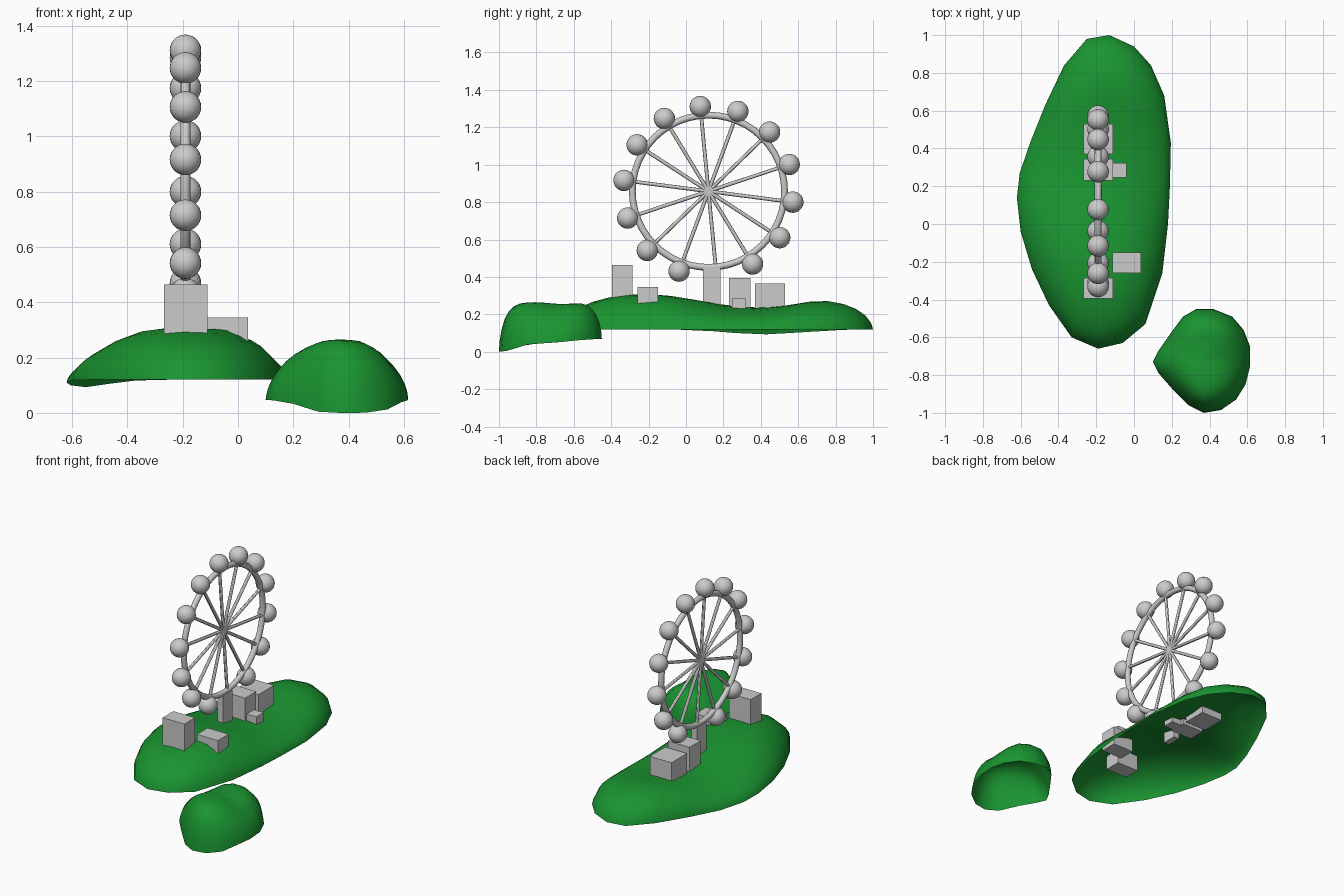
import bpy, bmesh, math
from mathutils import Vector

if "Cube" in bpy.data.objects:
    bpy.data.objects.remove(bpy.data.objects["Cube"])

green = bpy.data.materials.new("grass")
green.diffuse_color = (0.01, 0.3, 0.03, 1)
green.use_nodes = True
green.node_tree.nodes["Principled BSDF"].inputs["Base Color"].default_value = green.diffuse_color


def interp(table, t):
    """Smooth lookup in a list of (position, value) pairs."""
    if t <= table[0][0]:
        return table[0][1]
    for (a, va), (b, vb) in zip(table, table[1:]):
        if t <= b:
            return va + (vb - va) * (1 - math.cos(math.pi * (t - a) / (b - a))) / 2
    return table[-1][1]


def island(name, outline, centre, ridge, rim, rings=10):
    """Open dome: concentric rings of the outline raised to a ridge height."""
    cx, cy = centre
    half = max(abs(y - cy) for _, y in outline)
    bm = bmesh.new()
    loops = []
    for k in range(rings):
        r = math.cos(k / rings * math.pi / 2)
        loop = []
        for px, py in outline:
            x, y = cx + (px - cx) * r, cy + (py - cy) * r
            p = 2 + 4 * ((py - cy) / half) ** 2      # ends are blunter than sides
            base = rim(px, py)
            z = base + (interp(ridge, y) - base) * (1 - r ** p) ** 0.6
            loop.append(bm.verts.new((x, y, z)))
        loops.append(loop)
    top = bm.verts.new((cx, cy, interp(ridge, cy)))
    n = len(outline)
    for i in range(n):
        j = (i + 1) % n
        for a, b in zip(loops, loops[1:]):
            bm.faces.new((a[i], a[j], b[j], b[i]))
        bm.faces.new((loops[-1][i], loops[-1][j], top))
    for f in bm.faces:
        f.smooth = True
        f.normal_update()
        if f.normal.z < 0:
            f.normal_flip()
    me = bpy.data.meshes.new(name)
    bm.to_mesh(me)
    bm.free()
    me.materials.append(green)
    ob = bpy.data.objects.new(name, me)
    bpy.context.collection.objects.link(ob)


# Large island
island("large_island",
       [(-0.13, 1.0), (-0.25, 0.98), (-0.37, 0.84), (-0.47, 0.63), (-0.55, 0.43),
        (-0.605, 0.27), (-0.62, 0.14), (-0.60, -0.04), (-0.54, -0.24), (-0.45, -0.43),
        (-0.33, -0.60), (-0.19, -0.66), (-0.06, -0.63), (0.06, -0.53), (0.15, -0.26),
        (0.18, 0.0), (0.19, 0.2), (0.195, 0.43), (0.16, 0.68), (0.09, 0.84), (0.0, 0.94)],
       (-0.2, 0.17),
       [(-0.6, 0.295), (-0.25, 0.31), (0.4, 0.235), (0.8, 0.285)],
       lambda x, y: 0.12 - (0.027 * math.exp(-((y - 0.42) / 0.28) ** 2) if x < -0.3 else 0))

# Small island
island("small_island",
       [(0.1, -0.73), (0.13, -0.67), (0.2, -0.57), (0.26, -0.49), (0.33, -0.45),
        (0.42, -0.45), (0.52, -0.49), (0.58, -0.56), (0.615, -0.65), (0.615, -0.75),
        (0.59, -0.85), (0.54, -0.93), (0.46, -0.985), (0.37, -1.0), (0.29, -0.96),
        (0.2, -0.87), (0.13, -0.79)],
       (0.355, -0.72),
       [(-0.82, 0.265), (-0.65, 0.255), (-0.55, 0.265)],
       lambda x, y: interp([(-1.0, 0.0), (-0.8, 0.045), (-0.45, 0.068)], y))


def box(name, x0, x1, y0, y1, z0, z1):
    bpy.ops.mesh.primitive_cube_add(size=1, location=((x0 + x1) / 2, (y0 + y1) / 2, (z0 + z1) / 2))
    ob = bpy.context.object
    ob.name = name
    ob.scale = (x1 - x0, y1 - y0, z1 - z0)


# Buildings and the wheel support
box("front_building", -0.267, -0.11, -0.395, -0.285, 0.20, 0.465)
box("low_building", -0.115, 0.037, -0.26, -0.15, 0.22, 0.345)
box("wheel_support", -0.21, -0.17, 0.09, 0.185, 0.20, 0.45)
box("middle_building", -0.267, -0.11, 0.23, 0.345, 0.20, 0.395)
box("annex", -0.115, -0.04, 0.247, 0.322, 0.20, 0.285)
box("back_building", -0.267, -0.11, 0.37, 0.53, 0.20, 0.365)

# Wheel rim
hub = Vector((-0.19, 0.12, 0.858))
bpy.ops.mesh.primitive_torus_add(location=hub, rotation=(0, math.pi / 2, 0), major_radius=0.407,
                                 minor_radius=0.018, major_segments=48, minor_segments=12)
bpy.context.object.name = "wheel_rim"
bpy.ops.object.shade_smooth()

# Spokes and gondolas; the lowest slot carries no gondola
for i in range(14):
    a = math.radians(95.5) + i * math.tau / 14
    d = Vector((0, math.cos(a), math.sin(a)))
    bpy.ops.mesh.primitive_cylinder_add(vertices=12, radius=0.01, depth=0.4, location=hub + d * 0.2,
                                        rotation=d.to_track_quat('Z', 'Y').to_euler())
    bpy.context.object.name = f"spoke_{i}"
    bpy.ops.object.shade_smooth_by_angle()
    if i != 7:
        bpy.ops.mesh.primitive_uv_sphere_add(segments=24, ring_count=14, radius=0.057,
                                             location=hub + d * 0.455)
        bpy.context.object.name = f"gondola_{i}"
        bpy.ops.object.shade_smooth()
